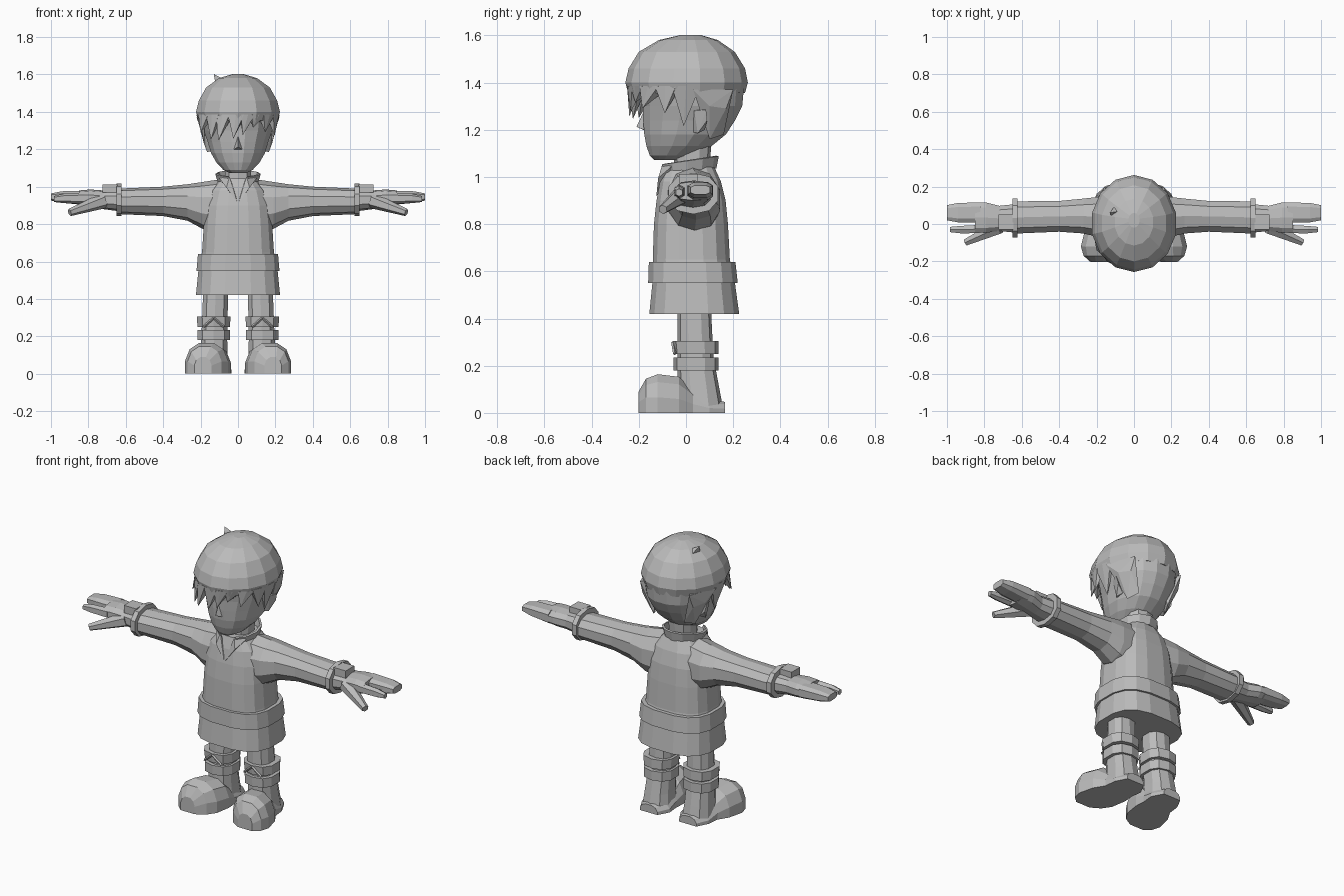
import bpy, bmesh, math
from mathutils import Vector

grey = bpy.data.materials.new("plain grey")
grey.diffuse_color = (0.5, 0.5, 0.5, 1)


def finish(name, bm, mirror=False):
    bmesh.ops.recalc_face_normals(bm, faces=bm.faces[:])
    me = bpy.data.meshes.new(name)
    bm.to_mesh(me)
    bm.free()
    me.materials.append(grey)
    ob = bpy.data.objects.new(name, me)
    bpy.context.collection.objects.link(ob)
    if mirror:
        ob.modifiers.new("mirror", 'MIRROR')
    return ob


def loft(name, axis, rings, n=12, p=0.8, mirror=False, floor=False):
    """Skin rings (position, u0, u1, v0, v1); u and v are the other two axes."""
    bm = bmesh.new()
    rows = []
    for t, u0, u1, v0, v1 in rings:
        row = []
        for i in range(n):
            a = 2 * math.pi * (i + 0.5) / n
            c, s = math.cos(a), math.sin(a)
            u = (u0 + u1) / 2 + (u1 - u0) / 2 * math.copysign(abs(c) ** p, c)
            v = (v0 + v1) / 2 + (v1 - v0) / 2 * math.copysign(abs(s) ** p, s)
            co = {'x': (t, u, v), 'y': (u, t, v), 'z': (u, v, t)}[axis]
            if floor:
                co = (co[0], co[1], max(0, co[2]))
            row.append(bm.verts.new(co))
        rows.append(row)
    for a, b in zip(rows, rows[1:]):
        for i in range(n):
            j = (i + 1) % n
            bm.faces.new((a[i], a[j], b[j], b[i]))
    bm.faces.new(rows[0])
    bm.faces.new(rows[-1])
    return finish(name, bm, mirror)


def rod(name, a, b, r0, r1, n=6, mirror=True):
    """Tapered bar between two points."""
    a, b = Vector(a), Vector(b)
    bm = bmesh.new()
    bmesh.ops.create_cone(bm, cap_ends=True, segments=n, radius1=r0, radius2=r1,
                          depth=(b - a).length)
    q = (b - a).to_track_quat('Z', 'Y')
    for v in bm.verts:
        v.co = q @ v.co + (a + b) / 2
    return finish(name, bm, mirror)


def solid(name, pts, mirror=False):
    """Convex hull of a few points."""
    bm = bmesh.new()
    vs = [bm.verts.new(p) for p in pts]
    bmesh.ops.convex_hull(bm, input=vs)
    return finish(name, bm, mirror)


# Tunic with skirt and belt
loft("tunic", 'z', [
    (0.42, -0.228, 0.228, -0.158, 0.228), (0.55, -0.215, 0.215, -0.145, 0.21),
    (0.65, -0.195, 0.195, -0.143, 0.188), (0.80, -0.185, 0.185, -0.138, 0.18),
    (0.90, -0.175, 0.175, -0.127, 0.17), (0.98, -0.15, 0.15, -0.112, 0.15),
    (1.045, -0.09, 0.09, -0.09, 0.12)], n=16, p=0.72)
loft("belt", 'z', [
    (0.55, -0.225, 0.225, -0.163, 0.222), (0.64, -0.217, 0.217, -0.160, 0.212)],
    n=16, p=0.72)

# Sleeves, wristbands and buckles
loft("sleeve", 'x', [
    (0.06, -0.09, 0.14, 0.74, 1.045), (0.19, -0.075, 0.15, 0.775, 1.025),
    (0.27, -0.055, 0.14, 0.818, 1.013), (0.40, -0.045, 0.127, 0.843, 1.0),
    (0.63, -0.055, 0.125, 0.853, 0.99)], n=10, p=0.9, mirror=True)
loft("wristband", 'x', [
    (0.622, -0.078, 0.14, 0.842, 1.017), (0.65, -0.078, 0.14, 0.842, 1.017)],
    n=10, p=0.9, mirror=True)
solid("buckle", [(x, y, z) for x in (0.645, 0.725) for y in (-0.03, 0.05)
                 for z in (0.968, 1.012)], mirror=True)

# Hands
loft("palm", 'x', [
    (0.63, -0.05, 0.11, 0.868, 0.985), (0.72, -0.04, 0.10, 0.88, 0.98),
    (0.79, -0.05, 0.118, 0.89, 0.985), (0.85, -0.05, 0.118, 0.90, 0.98)],
    n=10, p=0.8, mirror=True)
loft("index_finger", 'x', [
    (0.82, -0.052, -0.002, 0.908, 0.968), (0.93, -0.052, -0.008, 0.912, 0.963),
    (0.985, -0.045, -0.014, 0.918, 0.95)], n=6, mirror=True)
loft("joined_fingers", 'x', [
    (0.82, 0.004, 0.118, 0.90, 0.98), (0.94, 0.006, 0.115, 0.912, 0.977),
    (1.0, 0.018, 0.103, 0.925, 0.965)], n=8, p=0.6, mirror=True)
rod("thumb", (0.72, -0.015, 0.925), (0.90, -0.098, 0.862), 0.042, 0.02)

# Legs, wrapped bands and laces
loft("leg", 'z', [(0.16, 0.055, 0.2, -0.035, 0.12), (0.46, 0.05, 0.188, -0.035, 0.105)],
     n=10, mirror=True)
for nm, z0, z1, grow in (("lower_leg_band", 0.18, 0.235, 0), ("upper_leg_band", 0.25, 0.305, 0.004)):
    loft(nm, 'z', [(z0, 0.04, 0.22, -0.052, 0.138),
                   (z1, 0.04 - grow, 0.22 + grow, -0.054 - grow, 0.138)],
         n=10, mirror=True)
for k in (-1, 1):
    rod("lace", (0.13 + 0.055 * k, -0.048, 0.25), (0.13, -0.056, 0.298), 0.007, 0.007, 4)

# Boots: foot and ankle shaft
loft("boot_foot", 'y', [
    (-0.202, 0.14, 0.235, -0.05, 0.09), (-0.17, 0.085, 0.272, -0.1, 0.148),
    (-0.12, 0.05, 0.287, -0.14, 0.168), (-0.03, 0.035, 0.265, -0.14, 0.157),
    (0.03, 0.04, 0.228, -0.09, 0.10), (0.10, 0.033, 0.22, -0.05, 0.055),
    (0.166, 0.07, 0.185, -0.045, 0.048)], n=12, p=0.8, mirror=True, floor=True)
loft("boot_shaft", 'z', [
    (0.02, 0.045, 0.215, -0.04, 0.157), (0.10, 0.053, 0.207, -0.035, 0.142),
    (0.19, 0.055, 0.2, -0.035, 0.125)], n=10, mirror=True)

# Neck, head, nose and ears
loft("neck", 'z', [(1.0, -0.07, 0.07, -0.05, 0.095), (1.16, -0.075, 0.075, -0.05, 0.11)], n=10)
loft("head", 'z', [
    (1.072, -0.045, 0.045, -0.135, -0.03), (1.09, -0.08, 0.08, -0.155, 0.03),
    (1.13, -0.118, 0.118, -0.17, 0.11), (1.18, -0.147, 0.147, -0.18, 0.172),
    (1.24, -0.165, 0.165, -0.185, 0.212), (1.30, -0.187, 0.187, -0.187, 0.242),
    (1.38, -0.20, 0.20, -0.2, 0.25)], n=16, p=0.95)
solid("nose", [(-0.022, -0.178, 1.2), (0.022, -0.178, 1.2), (0, -0.21, 1.212),
               (0, -0.178, 1.28), (0, -0.17, 1.195)])
solid("ear", [(0.145, 0.02, 1.29), (0.145, 0.03, 1.19), (0.178, 0.035, 1.28),
              (0.195, 0.085, 1.285), (0.185, 0.09, 1.24), (0.165, 0.05, 1.185),
              (0.145, 0.08, 1.2)], mirror=True)

# Hair cap
loft("hair_cap", 'z', [
    (1.355, -0.215, 0.215, -0.245, 0.25), (1.40, -0.23, 0.23, -0.257, 0.262),
    (1.46, -0.215, 0.215, -0.243, 0.25), (1.53, -0.175, 0.175, -0.20, 0.207),
    (1.58, -0.105, 0.105, -0.115, 0.135), (1.602, -0.03, 0.03, -0.02, 0.06)],
    n=14, p=1.0)


def lock(a0, a1, tip):
    """Pointed hair lock hung from the cap between two angles off the front."""
    pts = [tip]
    for a in (a0, (a0 + a1) / 2, a1):
        s, c = math.sin(math.radians(a)), math.cos(math.radians(a))
        pts += [(0.223 * s, -0.25 * c, 1.385), (0.19 * s, -0.205 * c, 1.36)]
    solid("hair_lock", pts)


# Fringe swept to one side, then side locks
for a0, a1, tip in [
        (-72, -46, (-0.20, -0.14, 1.29)), (-50, -28, (-0.145, -0.20, 1.25)),
        (-32, -12, (-0.105, -0.225, 1.245)), (-14, 8, (-0.025, -0.24, 1.255)),
        (4, 24, (0.025, -0.235, 1.275)), (20, 42, (0.08, -0.215, 1.315)),
        (38, 62, (0.145, -0.185, 1.29)), (58, 80, (0.195, -0.09, 1.27)),
        (76, 104, (0.178, -0.01, 1.215)), (-104, -70, (-0.178, -0.01, 1.215))]:
    lock(a0, a1, tip)
# Hair behind the ears and the crown tuft
solid("back_side_hair", [(0.222, 0.03, 1.37), (0.16, 0.20, 1.37), (0.165, 0.17, 1.29),
                         (0.195, 0.10, 1.30), (0.13, 0.10, 1.16), (0.10, 0.16, 1.18),
                         (0.1, 0.1, 1.36)], mirror=True)
solid("crown_tuft", [(-0.13, 0.06, 1.603), (-0.12, 0.04, 1.55), (-0.07, 0.07, 1.57),
                     (-0.10, 0.10, 1.55)])

# Standing collar, open at the front and higher at the back
bm = bmesh.new()
prev = None
for i in range(11):
    a = math.radians(25 + 31 * i)
    s, c = math.sin(a), math.cos(a)
    lo = bm.verts.new((0.095 * s, 0.012 - 0.105 * c, 1.02 - 0.018 * c))
    hi = bm.verts.new((0.11 * s, 0.012 - 0.115 * c, 1.072 - 0.018 * c))
    if prev:
        bm.faces.new((prev[0], lo, hi, prev[1]))
    prev = (lo, hi)
collar = finish("collar", bm)
sol = collar.modifiers.new("thickness", 'SOLIDIFY')
sol.thickness = 0.012

# Pointed lapels either side of the neck opening
solid("lapel", [(0.045, -0.10, 1.055), (0.10, -0.06, 1.045), (0.062, -0.118, 0.995),
                (0.004, -0.126, 0.915), (0.012, -0.115, 0.95), (0.03, -0.09, 1.01)],
      mirror=True)
